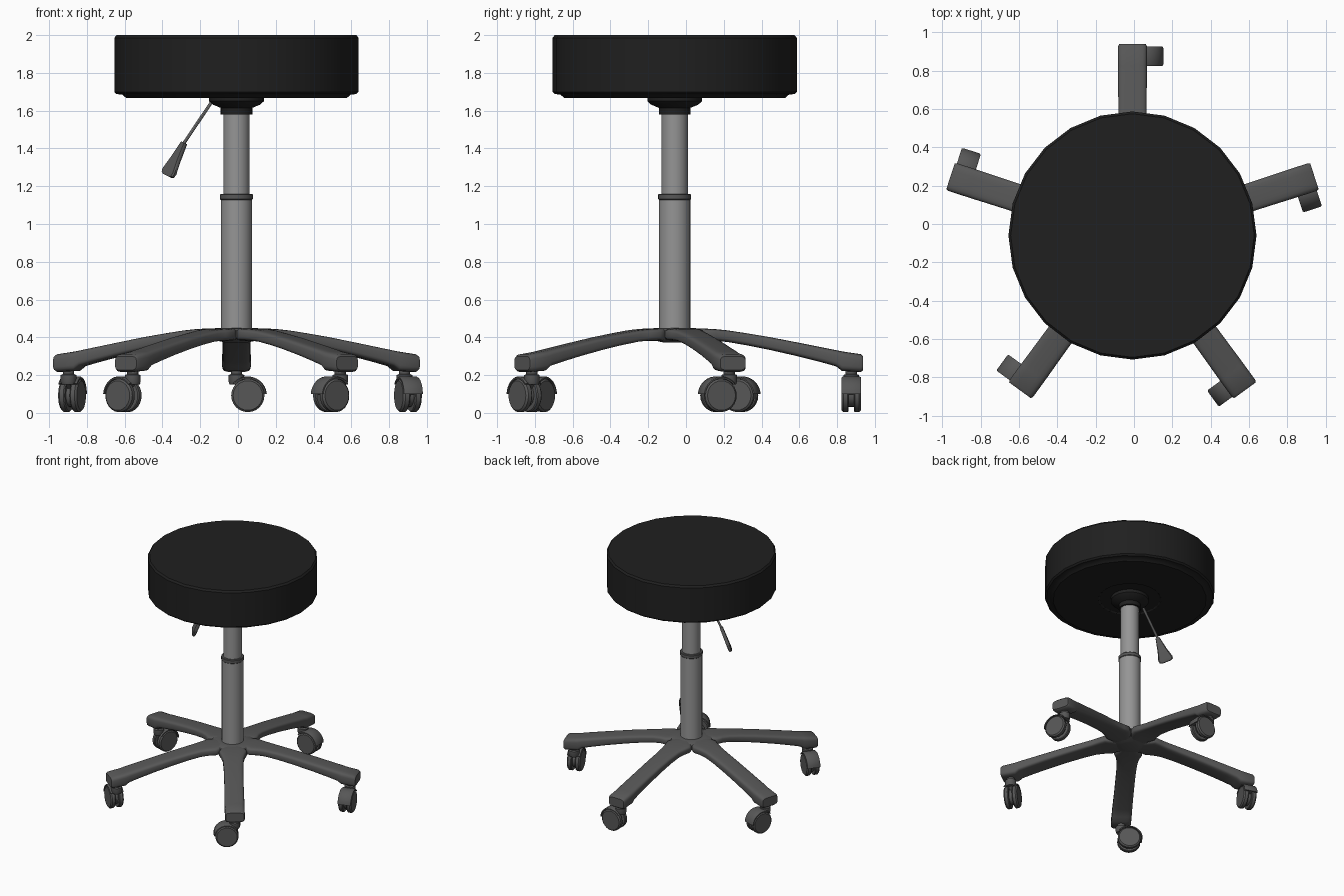
import bpy, bmesh, math
from mathutils import Matrix, Vector

if "Cube" in bpy.data.objects:
    bpy.data.objects.remove(bpy.data.objects["Cube"])

CX, CY = -0.008, -0.06          # column axis
HUB = Matrix.Translation((CX, CY, 0))


def material(name, r, g, b):
    m = bpy.data.materials.new(name)
    m.diffuse_color = (r, g, b, 1)
    m.use_nodes = True
    m.node_tree.nodes["Principled BSDF"].inputs["Base Color"].default_value = m.diffuse_color
    return m


BLACK = material("black vinyl", 0.014, 0.014, 0.014)
DARK = material("dark grey plastic", 0.095, 0.095, 0.095)
STEEL = material("grey steel", 0.30, 0.30, 0.30)


def finish(bm, name, mat, matrix, angle=35):
    bmesh.ops.remove_doubles(bm, verts=bm.verts, dist=1e-5)
    bmesh.ops.recalc_face_normals(bm, faces=bm.faces)
    me = bpy.data.meshes.new(name)
    bm.to_mesh(me)
    bm.free()
    me.materials.append(mat)
    ob = bpy.data.objects.new(name, me)
    bpy.context.collection.objects.link(ob)
    ob.matrix_world = matrix
    bpy.ops.object.select_all(action='DESELECT')
    ob.select_set(True)
    bpy.context.view_layer.objects.active = ob
    bpy.ops.object.shade_smooth_by_angle(angle=math.radians(angle))
    return ob


def loft(bm, rings, cap=True):
    rows = [[bm.verts.new(p) for p in ring] for ring in rings]
    n = len(rows[0])
    for a, b in zip(rows, rows[1:]):
        for i in range(n):
            bm.faces.new((a[i], a[(i + 1) % n], b[(i + 1) % n], b[i]))
    if cap:
        bm.faces.new(rows[0])
        bm.faces.new(rows[-1])


def lathe(name, profile, segs, mat, matrix=HUB):
    """Closed solid turned about local z from (radius, height) points."""
    bm = bmesh.new()
    loft(bm, [[(r * math.cos(2 * math.pi * i / segs), r * math.sin(2 * math.pi * i / segs), z)
               for i in range(segs)] for r, z in profile])
    return finish(bm, name, mat, matrix)


# Seat cushion with stepped underside, and mounting flange
lathe("seat", [(0.23, 1.675), (0.24, 1.668), (0.585, 1.668), (0.605, 1.685), (0.635, 1.688),
               (0.647, 1.70), (0.647, 1.985), (0.635, 2.0)], 24, BLACK)
lathe("seat_mount", [(0.084, 1.58), (0.084, 1.615), (0.125, 1.632), (0.145, 1.65), (0.145, 1.68)], 24, BLACK)

# Telescopic column
lathe("lower_column", [(0.083, 0.40), (0.083, 1.13)], 28, STEEL)
lathe("column_collar", [(0.083, 1.128), (0.087, 1.132), (0.087, 1.155), (0.083, 1.16)], 28, DARK)
lathe("upper_column", [(0.07, 1.15), (0.07, 1.60)], 28, STEEL)

# Height lever: thin rod and flat flared paddle
start, grip, end = (Vector(p) for p in ((-0.11, CY, 1.69), (-0.285, CY, 1.43), (-0.375, CY, 1.255)))
d = (grip - start).normalized()
lathe("lever_rod", [(0.009, 0), (0.009, (grip - start).length + 0.03)], 10, STEEL,
      Matrix.Translation(start) @ d.to_track_quat('Z', 'Y').to_matrix().to_4x4())
d = (end - grip).normalized()
u = Vector((-d.z, 0, d.x))
n = Vector((0, 0.61, 0)) + 0.79 * u
w = d.cross(n).normalized()
bm = bmesh.new()
rings = []
for t, hw, th in ((0, 0.016, 0.012), (0.5, 0.036, 0.013), (0.87, 0.058, 0.013), (0.96, 0.053, 0.012), (1.0, 0.036, 0.008)):
    c = grip.lerp(end, t)
    rings.append([c + w * hw * x + n * th * y for x, y in
                  ((-1, -.5), (-.85, -1), (.85, -1), (1, -.5), (1, .5), (.85, 1), (-.85, 1), (-1, .5))])
loft(bm, rings)
finish(bm, "lever_paddle", DARK, Matrix())

# Base hub under the column
lathe("base_hub", [(0.055, 0.372), (0.075, 0.376), (0.13, 0.388), (0.165, 0.40),
                   (0.165, 0.435), (0.15, 0.446), (0.08, 0.45)], 30, DARK)

# Leg stations: distance from hub, top, bottom, half width
STATIONS = [(0.05, .449, .38, .036), (0.13, .448, .381, .094), (0.17, .446, .382, .108),
            (0.22, .443, .381, .092), (0.28, .437, .375, .08), (0.38, .422, .358, .075),
            (0.5, .402, .334, .074), (0.65, .373, .30, .074), (0.78, .347, .267, .075),
            (0.855, .332, .246, .076), (0.885, .326, .222, .076), (0.985, .311, .216, .076),
            (0.998, .30, .226, .07)]


def power(v, e):
    return math.copysign(abs(v) ** e, v)


def build_leg(matrix):
    bm = bmesh.new()
    rings = []
    for r, top, bot, hw in STATIONS:
        ring = []
        for i in range(20):
            a = 2 * math.pi * (i + 0.5) / 20
            ring.append((hw * power(math.cos(a), 0.45), r,
                         (top + bot) / 2 + (top - bot) / 2 * power(math.sin(a), 0.45)))
        rings.append(ring)
    loft(bm, rings)
    finish(bm, "base_leg", DARK, matrix, 45)


def build_caster(matrix):
    lathe("caster_stem", [(0.036, 0.15), (0.042, 0.165), (0.042, 0.20), (0.03, 0.205), (0.03, 0.24)],
          16, DARK, matrix @ Matrix.Translation((0, 0.935, 0)))
    axle = matrix @ Matrix.Translation((0.06, 0.935, 0.092)) @ Matrix.Rotation(math.radians(90), 4, 'X')
    # Twin wheels and the centre plate between them
    for s in (-1, 1):
        lathe("caster_wheel", [(0.083, s * 0.014), (0.088, s * 0.02), (0.088, s * 0.042),
                               (0.078, s * 0.052)], 24, DARK, axle)
    lathe("caster_core", [(0.06, -0.016), (0.06, 0.016)], 20, DARK, axle)
    # Curved hood over the wheels
    bm = bmesh.new()
    rings = []
    for i in range(13):
        a = math.radians(5 + i * 135 / 12)
        c, s = math.cos(a), math.sin(a)
        rings.append([(r * c, r * s, z) for r, z in
                      ((0.089, -0.052), (0.096, -0.052), (0.101, -0.044), (0.101, 0.044),
                       (0.096, 0.052), (0.089, 0.052), (0.089, 0.012), (0.05, 0.012),
                       (0.05, -0.012), (0.089, -0.012))])
    loft(bm, rings)
    finish(bm, "caster_hood", DARK, axle)


# Five legs with casters, all turned the same way
for k in range(5):
    turn = HUB @ Matrix.Rotation(math.radians(72 * k), 4, 'Z')
    build_leg(turn)
    build_caster(turn)
